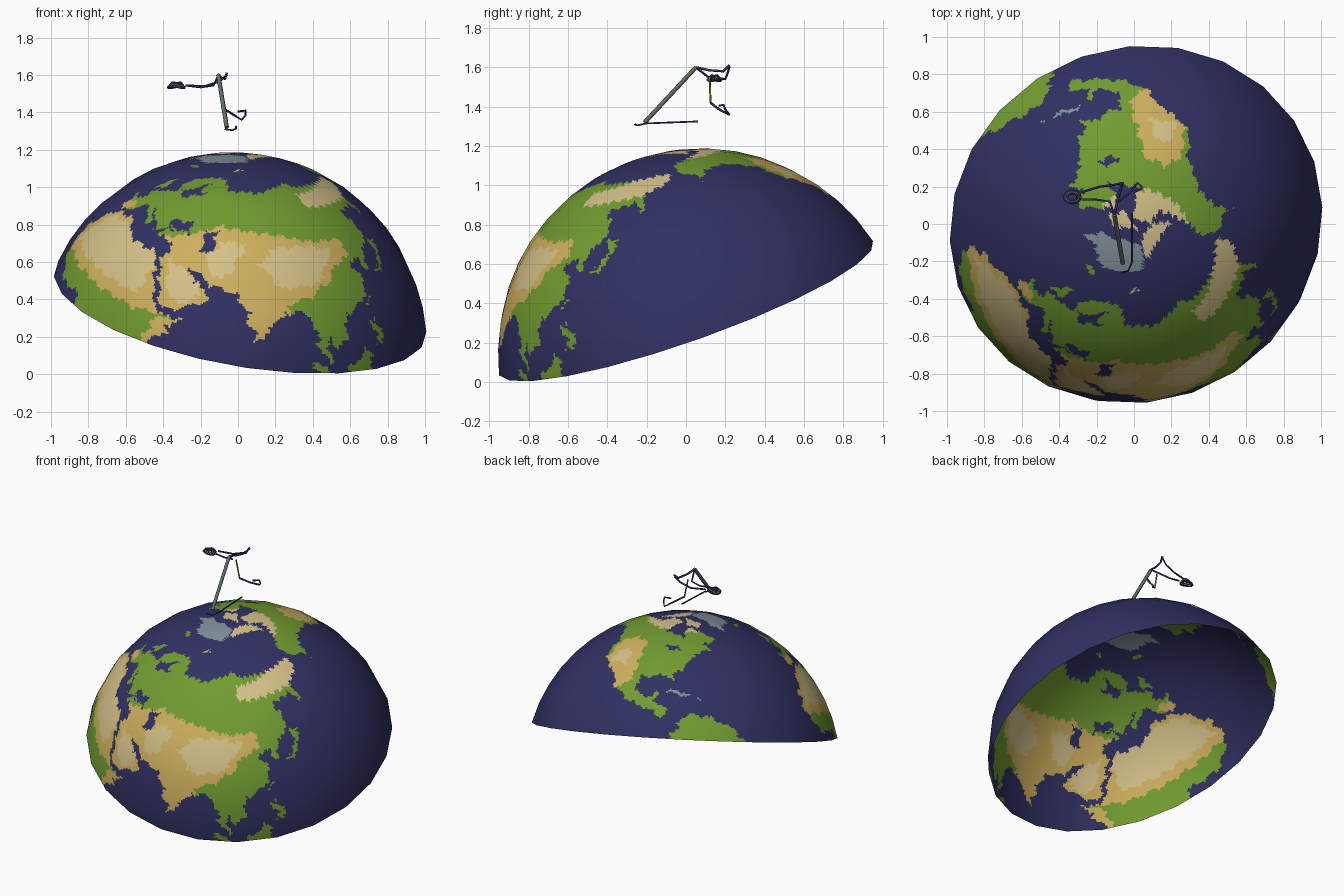
import bpy, math
from mathutils import Vector

if "Cube" in bpy.data.objects:
    bpy.data.objects.remove(bpy.data.objects["Cube"])

def material(name, rgb):
    m = bpy.data.materials.new(name)
    m.diffuse_color = (*rgb, 1)
    m.use_nodes = True
    m.node_tree.nodes["Principled BSDF"].inputs["Base Color"].default_value = m.diffuse_color
    return m

OCEAN, GREEN, TAN, SAND, ICE = range(5)
mats = [material("ocean blue", (.03, .03, .125)), material("grass green", (.165, .33, .03)),
        material("dry tan", (.62, .43, .11)), material("pale sand", (.66, .53, .25)),
        material("ice grey", (.22, .28, .32))]
pole_mat = material("pole grey green", (.12, .16, .14))

# Simple outlines in longitude, latitude
europe = [(-9, 37), (-9, 43), (-1, 44), (-4, 48), (8, 54), (10, 57), (20, 54), (24, 58),
          (30, 60), (22, 61), (24, 66), (18, 62), (15, 56), (6, 58), (6, 62), (15, 69),
          (28, 71), (42, 66), (60, 69), (60, 40), (36, 41), (26, 41), (23, 37), (19, 42),
          (13, 45), (18, 40), (16, 38), (9, 44), (3, 42), (-1, 37)]
asia = [(59, 68), (68, 69), (82, 73), (104, 77), (115, 74), (140, 73), (180, 69), (190, 66),
        (178, 62), (163, 61), (157, 51), (156, 58), (140, 58), (136, 54), (141, 52), (138, 46),
        (128, 39), (129, 35), (126, 35), (125, 39), (118, 39), (122, 31), (117, 23), (109, 20),
        (109, 12), (105, 9), (101, 13), (103, 2), (98, 9), (97, 17), (91, 22), (86, 20),
        (80, 14), (77, 8), (73, 19), (67, 25), (57, 26), (50, 30), (48, 30), (51, 25),
        (56, 24), (59, 22), (52, 16), (44, 13), (39, 21), (35, 28), (36, 37), (27, 37),
        (27, 40), (40, 42), (59, 42)]
africa = [(-6, 35), (10, 37), (11, 33), (20, 31), (32, 31), (38, 18), (43, 11), (51, 12),
          (42, -1), (9, -1), (9, 4), (-8, 4), (-17, 14), (-16, 23)]
north_america = [(-168, 66), (-156, 71), (-128, 70), (-108, 68), (-95, 72), (-82, 68), (-94, 59),
                 (-82, 55), (-79, 52), (-77, 62), (-65, 59), (-56, 52), (-66, 49), (-60, 46),
                 (-70, 43), (-76, 35), (-81, 31), (-80, 26), (-83, 30), (-97, 28), (-97, 21),
                 (-91, 18), (-87, 21), (-88, 16), (-83, 15), (-83, 9), (-78, 8), (-85, 10),
                 (-105, 20), (-113, 31), (-117, 33), (-124, 40), (-124, 48), (-135, 58),
                 (-150, 60), (-163, 55), (-158, 58)]
south_america = [(-77, 8), (-72, 12), (-60, 9), (-50, 1), (-48, -1), (-80, -1)]
greenland = [(-73, 78), (-60, 82), (-30, 83.5), (-20, 80), (-22, 70), (-40, 65), (-44, 60),
             (-52, 65), (-55, 70)]
islands = [[(-5, 50), (1, 52), (-3, 58), (-6, 57)], [(-23, 64), (-14, 64.5), (-16, 66.5), (-22, 66)],
           [(130, 32), (140, 35), (142, 41), (145, 44), (140, 44), (139, 38)],
           [(120, 18), (122, 17), (126, 7), (122, 9)], [(120, 22), (122, 25), (121, 25)],
           [(109, 1), (117, 7), (119, 1), (117, -1), (110, -1)], [(95, 5.5), (104, -1), (100, -1)]]
baffin = [(-80, 73), (-62, 66), (-66, 62), (-78, 65)]
arctic_isles = [(-120, 72), (-105, 78), (-75, 83), (-65, 82), (-80, 76), (-100, 72)]

# Dry regions, only painted over land
dry_asia = [(26, 36), (45, 44), (50, 49), (80, 50), (100, 48), (118, 48), (120, 42), (110, 38),
            (104, 32), (98, 28), (88, 24), (87, 19), (78, 6), (70, 15), (60, 20), (44, 10), (33, 28)]
tibet = [(75, 37), (80, 44), (95, 46), (112, 44), (104, 38), (100, 32), (85, 29)]
iran = [(52, 33), (56, 43), (68, 44), (62, 29)]
arabia = [(38, 31), (46, 29), (56, 22), (50, 17), (44, 18)]
dry_africa = [(-20, 13), (35, 10), (45, 12), (36, 37), (-20, 37)]
sahara = [(-15, 17), (33, 15), (34, 30), (10, 35), (-5, 33)]
somalia = [(40, -2), (42, 9), (53, 13), (52, 2)]
tundra = [(108, 70), (110, 63), (140, 62), (165, 60), (192, 62), (192, 72), (150, 71)]
rockies = [(-121, 33), (-121, 48), (-112, 52), (-102, 49), (-100, 30), (-104, 22), (-112, 24)]
basin = [(-117, 36), (-117, 43), (-108, 42), (-106, 34)]
canada_north = [(-145, 72), (-125, 66), (-100, 60), (-70, 58), (-62, 60), (-78, 74)]

# Inland water
black_sea = [(28, 42), (28, 45), (37, 46.5), (41, 42)]
caspian = [(47, 45), (52, 46.5), (54, 37), (49, 37.5)]
lakes = [(-91, 47), (-84, 48), (-78, 44), (-86, 45)]

layers = [(o, GREEN, False) for o in [europe, asia, africa, north_america, south_america] + islands]
layers += [(greenland, ICE, False), (baffin, SAND, False), (arctic_isles, SAND, False),
           ([(-84, 22), (-75, 20), (-69, 19), (-77, 22)], ICE, False),
           ([(12, 79), (25, 80), (18, 77)], SAND, False)]
layers += [(o, TAN, True) for o in (dry_asia, dry_africa, somalia, rockies,
                                   [(-9, 37), (-8, 42), (0, 41), (-2, 37)])]
layers += [(o, SAND, True) for o in (tibet, iran, arabia, sahara, tundra, basin, canada_north)]
layers += [(o, OCEAN, True) for o in (black_sea, caspian, lakes)]
boxes = [(min(p[0] for p in o), max(p[0] for p in o), min(p[1] for p in o), max(p[1] for p in o))
         for o, _, _ in layers]

def inside(x, y, outline):
    hit = False
    x1, y1 = outline[-1]
    for x2, y2 in outline:
        if (y1 > y) != (y2 > y) and x < x1 + (y - y1) / (y2 - y1) * (x2 - x1):
            hit = not hit
        x1, y1 = x2, y2
    return hit

def ground(lon, lat):
    # slight wobble makes the coasts less straight
    x = lon + .9 * math.sin(lat * .9) + .5 * math.sin(lat * 2.3 + lon)
    y = lat + .7 * math.sin(lon * .8) + .4 * math.sin(lon * 2.1)
    result = OCEAN
    for (outline, mat, on_land), b in zip(layers, boxes):
        if (not on_land or result in (GREEN, TAN, SAND)) and b[0] <= x <= b[1] and b[2] <= y <= b[3]:
            if inside(x, y, outline):
                result = mat
    return result

# Dome: tilted sphere cap, 24 x 10 facets, each split finely for painting
R, RIM = 1.04, math.radians(76.4)
centre = Vector((-.03, .08, .148))
axis = Vector((.168, -.328, .93)).normalized()
e1 = (Vector((1, 0, 0)) - axis * axis.x).normalized()
e2 = axis.cross(e1)
SEG, RING, SU, SV = 24, 10, 20, 12
NU, NV = SEG * SU, RING * SV
LON0 = -165

def sphere_dir(lon, lat):
    az = math.radians(lon - 163)
    th = RIM * (1 - lat / 90)
    return (e1 * math.cos(az) + e2 * math.sin(az)) * math.sin(th) + axis * math.cos(th)

coarse = [[sphere_dir(LON0 + 360 * i / SEG, 90 * j / RING) for i in range(SEG)] for j in range(RING + 1)]
verts, normals, faces, paint = [], [], [], []
for j in range(NV + 1):
    cj = min(j // SV, RING - 1)
    v = j / SV - cj
    for i in range(NU):
        ci, u = i // SU, (i % SU) / SU
        cn = (ci + 1) % SEG
        low = coarse[cj][ci].lerp(coarse[cj][cn], u)
        high = coarse[cj + 1][ci].lerp(coarse[cj + 1][cn], u)
        p = low.lerp(high, v)
        verts.append(centre + p * R)
        normals.append(p.normalized())
for j in range(NV):
    for i in range(NU):
        k = (i + 1) % NU
        a, b = j * NU, (j + 1) * NU
        faces.append((a + i, a + k, b + k, b + i) if j < NV - 1 else (a + i, a + k, b))
        paint.append(ground(LON0 + 360 * (i + .5) / NU, 90 * (j + .5) / NV))
# single pole point
verts = verts[:NV * NU + 1]
normals = normals[:NV * NU + 1]
mesh = bpy.data.meshes.new("globe_dome")
mesh.from_pydata(verts, [], faces)
for m in mats:
    mesh.materials.append(m)
mesh.polygons.foreach_set("material_index", paint)
mesh.polygons.foreach_set("use_smooth", [True] * len(faces))
mesh.normals_split_custom_set_from_vertices(normals)
mesh.update()
bpy.context.collection.objects.link(bpy.data.objects.new("globe_dome", mesh))

# Thin rods and wires floating above the dome
def wire(name, points, radius, mat):
    cu = bpy.data.curves.new(name, 'CURVE')
    cu.dimensions = '3D'
    cu.bevel_depth = radius
    cu.bevel_resolution = 1
    cu.use_fill_caps = True
    sp = cu.splines.new('POLY')
    sp.points.add(len(points) - 1)
    for q, p in zip(sp.points, points):
        q.co = (*p, 1)
    cu.materials.append(mat)
    bpy.context.collection.objects.link(bpy.data.objects.new(name, cu))

wire("main_pole", [(-.105, .05, 1.6), (-.06, -.21, 1.32)], .012, pole_mat)
wire("lower_wire", [(-.07, -.26, 1.31), (-.03, -.25, 1.305), (-.01, -.2, 1.315), (-.01, .06, 1.325)], .005, mats[OCEAN])
wire("hanging_wire", [(-.1, .12, 1.55), (-.075, .125, 1.42)], .005, mats[GREEN])
wire("hook_wire", [(-.075, .125, 1.42), (-.02, .17, 1.385), (.02, .22, 1.36), (.04, .2, 1.385), (.04, .19, 1.41), (0, .17, 1.405)],
     .006, mats[OCEAN])
wire("side_wire", [(-.105, .05, 1.6), (-.13, .12, 1.545), (-.2, .13, 1.535), (-.28, .13, 1.545)], .006, mats[OCEAN])
wire("back_wire", [(-.06, .22, 1.6), (-.1, .21, 1.565), (-.18, .2, 1.54), (-.28, .17, 1.545)], .006, mats[OCEAN])
wire("top_wire", [(-.105, .05, 1.6), (-.09, .12, 1.585), (-.07, .19, 1.58), (-.06, .22, 1.61)], .007, mats[OCEAN])

# Tangled end knot: a few flat loops
for n in range(3):
    loop = [(-.33 + (.045 - n * .008) * math.cos(t * math.pi / 6),
             .145 + (.035 - n * .009) * math.sin(t * math.pi / 6),
             1.535 + n * .01 + .005 * math.sin(t)) for t in range(13)]
    wire("end_knot_%d" % n, loop, .006, (mats[OCEAN], pole_mat, mats[OCEAN])[n])
